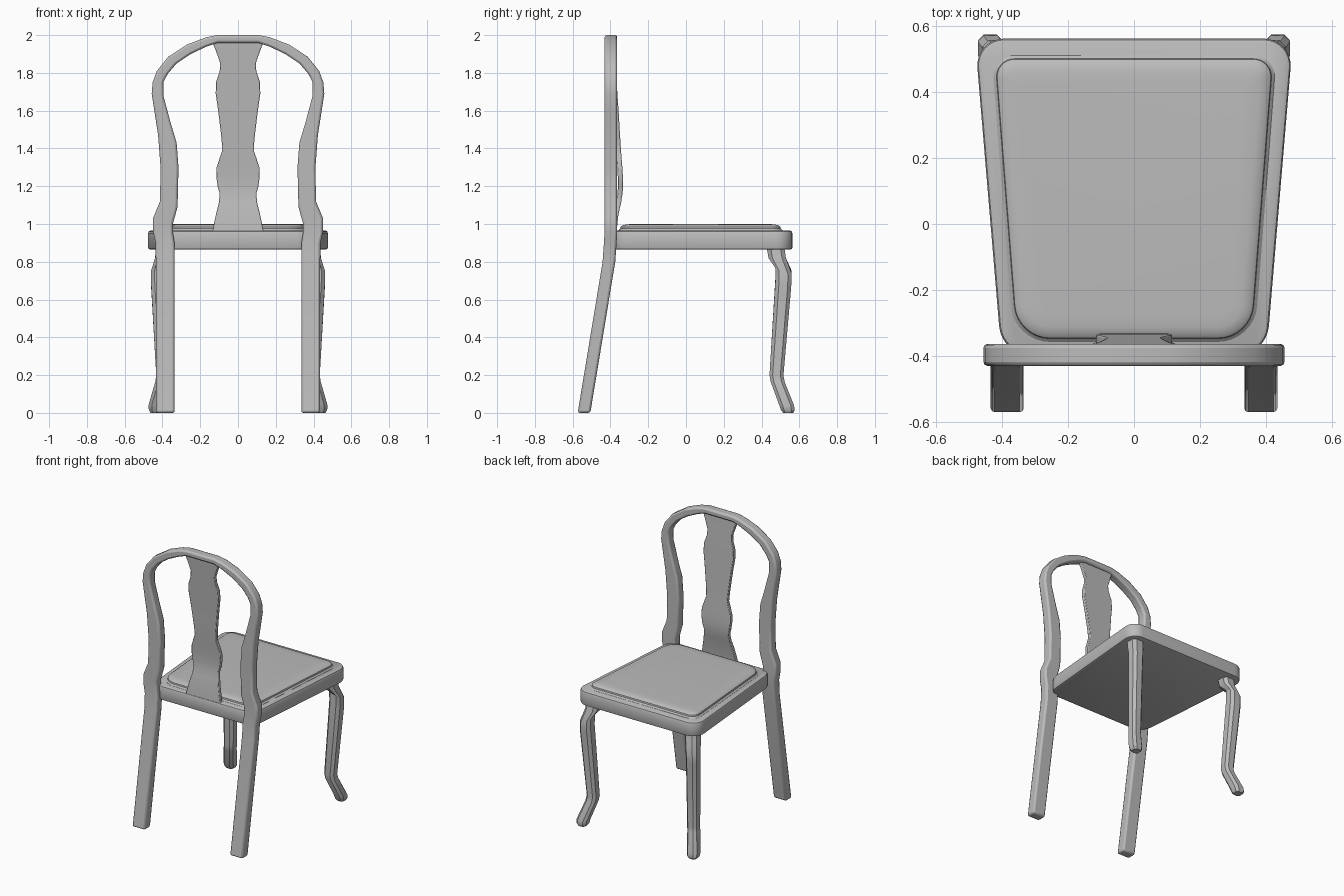
import bpy, bmesh, math
from mathutils import Vector

if "Cube" in bpy.data.objects:
    bpy.data.objects.remove(bpy.data.objects["Cube"])

grey = bpy.data.materials.new("plain grey")
grey.diffuse_color = (0.5, 0.5, 0.5, 1)
grey.use_nodes = True
grey.node_tree.nodes["Principled BSDF"].inputs["Base Color"].default_value = grey.diffuse_color


def loft(name, rings, bevel=0.0):
    """Skin a list of equal-length closed rings and cap both ends."""
    bm = bmesh.new()
    loops = [[bm.verts.new(p) for p in r] for r in rings]
    n = len(loops[0])
    for a, b in zip(loops, loops[1:]):
        for i in range(n):
            j = (i + 1) % n
            bm.faces.new((a[i], a[j], b[j], b[i]))
    bm.faces.new(loops[0])
    bm.faces.new(loops[-1])
    bmesh.ops.recalc_face_normals(bm, faces=bm.faces)
    me = bpy.data.meshes.new(name)
    bm.to_mesh(me)
    bm.free()
    me.materials.append(grey)
    ob = bpy.data.objects.new(name, me)
    bpy.context.collection.objects.link(ob)
    bpy.context.view_layer.objects.active = ob
    ob.select_set(True)
    if bevel:
        mod = ob.modifiers.new("soft edges", 'BEVEL')
        mod.width, mod.segments = bevel, 2
        mod.limit_method, mod.angle_limit = 'ANGLE', math.radians(50)
    bpy.ops.object.shade_smooth_by_angle(angle=math.radians(32))
    ob.select_set(False)
    return ob


def trapezoid(front, back, front_half, back_half, r_front, r_back, inset, z):
    """Rounded trapezoid outline, shrunk by inset."""
    f, b = front - inset, back + inset
    fh, bh = front_half - inset, back_half - inset
    corners = [(fh, f, r_front), (-fh, f, r_front), (-bh, b, r_back), (bh, b, r_back)]
    pts = []
    for i, (x, y, r) in enumerate(corners):
        r = max(r - inset, 0.02)
        c = Vector((x, y))
        p0 = Vector(corners[i - 1][:2])
        p1 = Vector(corners[(i + 1) % 4][:2])
        a = c + (p0 - c).normalized() * r
        d = c + (p1 - c).normalized() * r
        o = a + d - c
        for k in range(9):                      # arc between tangent points
            t = math.radians(90 * k / 8)
            p = o + (a - o) * math.cos(t) + (d - o) * math.sin(t)
            pts.append((p.x, p.y, z))
    return pts


# Seat frame: rounded trapezoid slab with eased edges
seat = (0.563, -0.40, 0.483, 0.402, 0.09, 0.09)
loft("seat_frame", [trapezoid(*seat, i, z) for i, z in
                    ((0.01, 0.865), (0.003, 0.868), (0, 0.875),
                     (0, 0.952), (0.004, 0.961), (0.012, 0.965))])

# Cushion: steep rim and softly domed top
pad = (0.512, -0.358, 0.432, 0.366, 0.07, 0.11)
loft("seat_cushion", [trapezoid(*pad, i, z) for i, z in
                      ((0, 0.955), (0, 0.966), (0.010, 0.975), (0.012, 0.985),
                       (0.022, 0.993), (0.045, 0.998), (0.08, 1.0))])

# Back frame: outer and inner edge (x, z) up one side, mirrored into one hoop
side = [(0.435, 0, 0.335, 0), (0.435, 0.8, 0.335, 0.8), (0.437, 0.9, 0.336, 0.9),
        (0.45, 0.96, 0.345, 0.955), (0.45, 1.03, 0.345, 1.0), (0.413, 1.12, 0.32, 1.09),
        (0.41, 1.3, 0.315, 1.3), (0.423, 1.47, 0.325, 1.43), (0.44, 1.58, 0.355, 1.53),
        (0.457, 1.69, 0.395, 1.68), (0.452, 1.75, 0.395, 1.75), (0.43, 1.81, 0.372, 1.795),
        (0.37, 1.885, 0.325, 1.85), (0.27, 1.95, 0.25, 1.9), (0.17, 1.988, 0.17, 1.938),
        (0.11, 2.0, 0.11, 1.958)]


def back_y(z):
    """Depth of the back: upright above the seat, raked below it."""
    if z > 0.95:
        return -0.3975
    if z > 0.8:
        return -0.3975 - 0.0105 * (0.95 - z) / 0.15
    return -0.408 - 0.132 * (0.8 - z) / 0.8


hoop = side + [(-a, b, -c, d) for a, b, c, d in reversed(side)]
rings = []
for xo, zo, xi, zi in hoop:
    yo, yi, h = back_y(zo), back_y(zi), 0.0335
    rings.append([(xo, yo - h, zo), (xo, yo + h, zo), (xi, yi + h, zi), (xi, yi - h, zi)])
loft("back_frame_and_rear_legs", rings, 0.012)

# Splat: half width and front depth by height
splat = [(0.955, 0.137, -0.368), (1.05, 0.117, -0.358), (1.11, 0.102, -0.344),
         (1.16, 0.097, -0.336), (1.2, 0.108, -0.333), (1.25, 0.115, -0.334),
         (1.3, 0.113, -0.337), (1.35, 0.097, -0.341), (1.39, 0.083, -0.344),
         (1.45, 0.087, -0.348), (1.6, 0.105, -0.357), (1.69, 0.118, -0.363),
         (1.75, 0.117, -0.367), (1.81, 0.097, -0.371), (1.85, 0.094, -0.374),
         (1.92, 0.118, -0.379), (1.97, 0.138, -0.382)]
loft("back_splat", [[(-w, y, z), (w, y, z), (w, y - 0.027, z), (-w, y - 0.027, z)]
                    for z, w, y in splat], 0.004)

# Front legs: chamfered square section along a curved path (x, y, z, half width)
path = [(0.388, 0.473, 0.88, 0.047), (0.393, 0.483, 0.82, 0.046),
        (0.417, 0.516, 0.76, 0.043), (0.418, 0.515, 0.69, 0.042),
        (0.396, 0.479, 0.2, 0.037), (0.401, 0.485, 0.165, 0.037),
        (0.435, 0.533, 0.04, 0.039), (0.436, 0.539, 0.015, 0.036), (0.436, 0.541, 0, 0.027)]
for label, s in (("left", -1), ("right", 1)):
    rings = []
    for x, y, z, h in path:
        k = h * 0.55
        octagon = [(h, k), (k, h), (-k, h), (-h, k), (-h, -k), (-k, -h), (k, -h), (h, -k)]
        rings.append([(s * (x + u), y + v, z - 0.35 * (u + v) * (0.2 < z < 0.8)
                       * (z > 0.5)) for u, v in octagon])
    loft("front_leg_" + label, rings)
